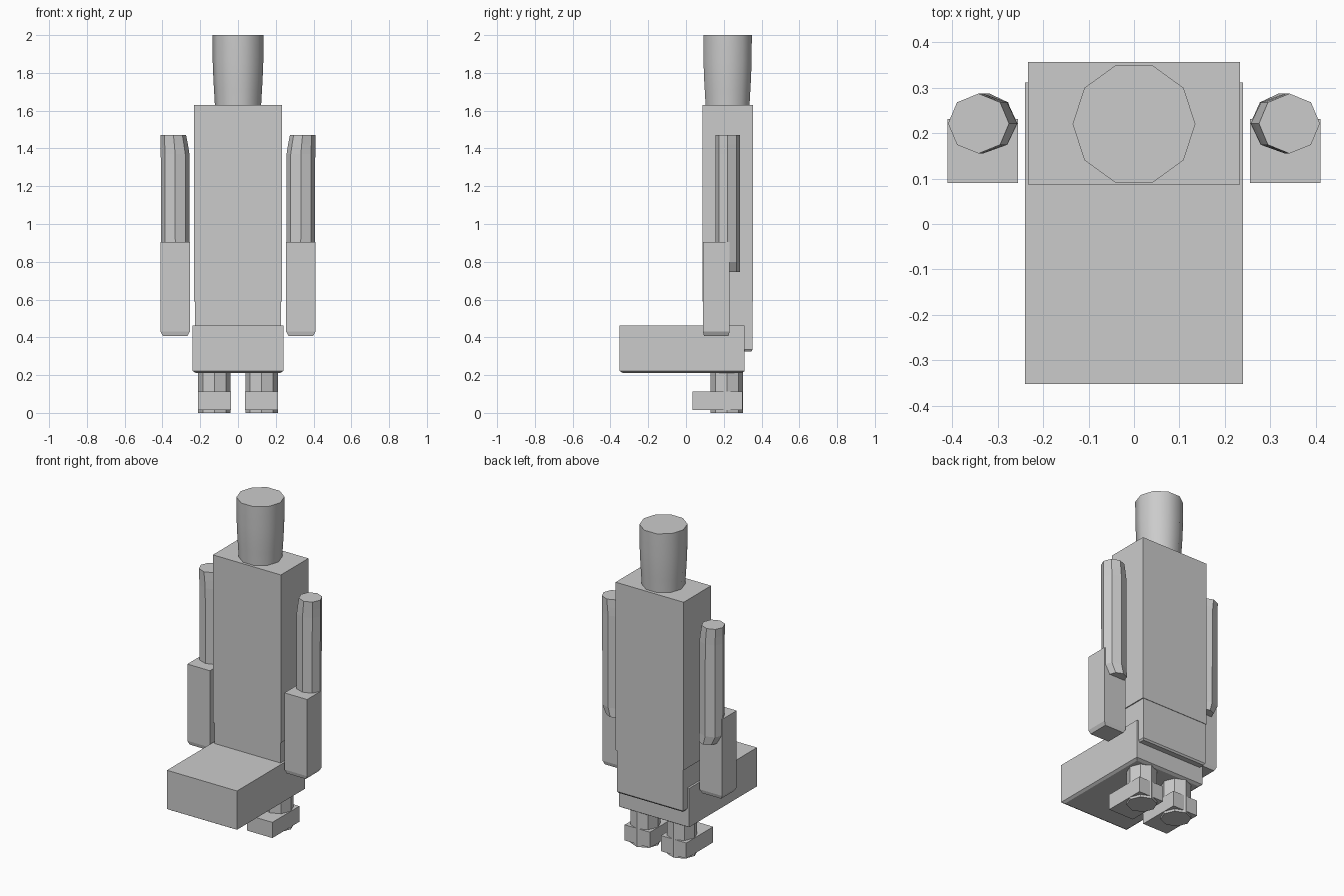
import bpy, bmesh, math

if "Cube" in bpy.data.objects:
    bpy.data.objects.remove(bpy.data.objects["Cube"])


def finish(name, bm):
    bmesh.ops.recalc_face_normals(bm, faces=bm.faces)
    mesh = bpy.data.meshes.new(name)
    bm.to_mesh(mesh)
    bm.free()
    obj = bpy.data.objects.new(name, mesh)
    bpy.context.collection.objects.link(obj)
    return obj


def loft(name, rings):
    """Skin a list of equal-length point rings and cap both ends."""
    bm = bmesh.new()
    loops = [[bm.verts.new(p) for p in ring] for ring in rings]
    n = len(loops[0])
    for a, b in zip(loops, loops[1:]):
        for i in range(n):
            j = (i + 1) % n
            bm.faces.new((a[i], a[j], b[j], b[i]))
    bm.faces.new(loops[0])
    bm.faces.new(loops[-1])
    return finish(name, bm)


def rect(z, x0, x1, y0, y1):
    return [(x0, y0, z), (x1, y0, z), (x1, y1, z), (x0, y1, z)]


def ngon(z, n, cx, cy, rx, ry):
    return [(cx + rx * math.cos(math.tau * i / n),
             cy + ry * math.sin(math.tau * i / n), z) for i in range(n)]


# Head: ten-sided, narrowing at the neck, smooth sides
head = loft("head", [ngon(z, 10, 0, 0.22, r, r) for z, r in
                     [(1.60, 0.121), (1.66, 0.124), (1.71, 0.127),
                      (1.76, 0.130), (1.86, 0.134), (2.00, 0.135)]])
bpy.context.view_layer.objects.active = head
head.select_set(True)
bpy.ops.object.shade_smooth_by_angle(angle=math.radians(40))

# Torso with slightly narrower lower part
loft("torso", [rect(0.325, -0.22, 0.22, 0.10, 0.345),
               rect(0.335, -0.227, 0.227, 0.092, 0.353),
               rect(0.59, -0.227, 0.227, 0.092, 0.353),
               rect(0.59, -0.233, 0.233, 0.087, 0.356),
               rect(1.63, -0.233, 0.233, 0.087, 0.356)])

# Seated lap with a small lip underneath
loft("lap", [rect(0.212, -0.225, 0.225, -0.335, 0.295),
             rect(0.222, -0.24, 0.24, -0.352, 0.311),
             rect(0.462, -0.24, 0.24, -0.352, 0.311)])

for side, s in (("left", -1), ("right", 1)):
    # Upper arm: eight-sided, bulging inward below the shoulder
    loft(side + "_upper_arm",
         [ngon(z, 8, s * cx, 0.221, rx, 0.066) for z, cx, rx in
          [(0.745, 0.318, 0.058), (0.80, 0.332, 0.076),
           (1.37, 0.333, 0.076), (1.42, 0.337, 0.072), (1.47, 0.342, 0.067)]])
    # Forearm block
    x0, x1 = sorted((s * 0.255, s * 0.41))
    loft(side + "_forearm",
         [rect(0.408, x0 + 0.012, x1 - 0.012, 0.095, 0.225),
          rect(0.43, x0, x1, 0.09, 0.231),
          rect(0.905, x0, x1, 0.09, 0.231)])
    # Lower leg
    loft(side + "_lower_leg",
         [ngon(z, 8, s * 0.125, 0.217, 0.086, 0.086) for z in (0, 0.225)])
    # Foot block
    x0, x1 = sorted((s * 0.038, s * 0.211))
    loft(side + "_foot", [rect(z, x0, x1, 0.035, 0.299) for z in (0.015, 0.112)])
